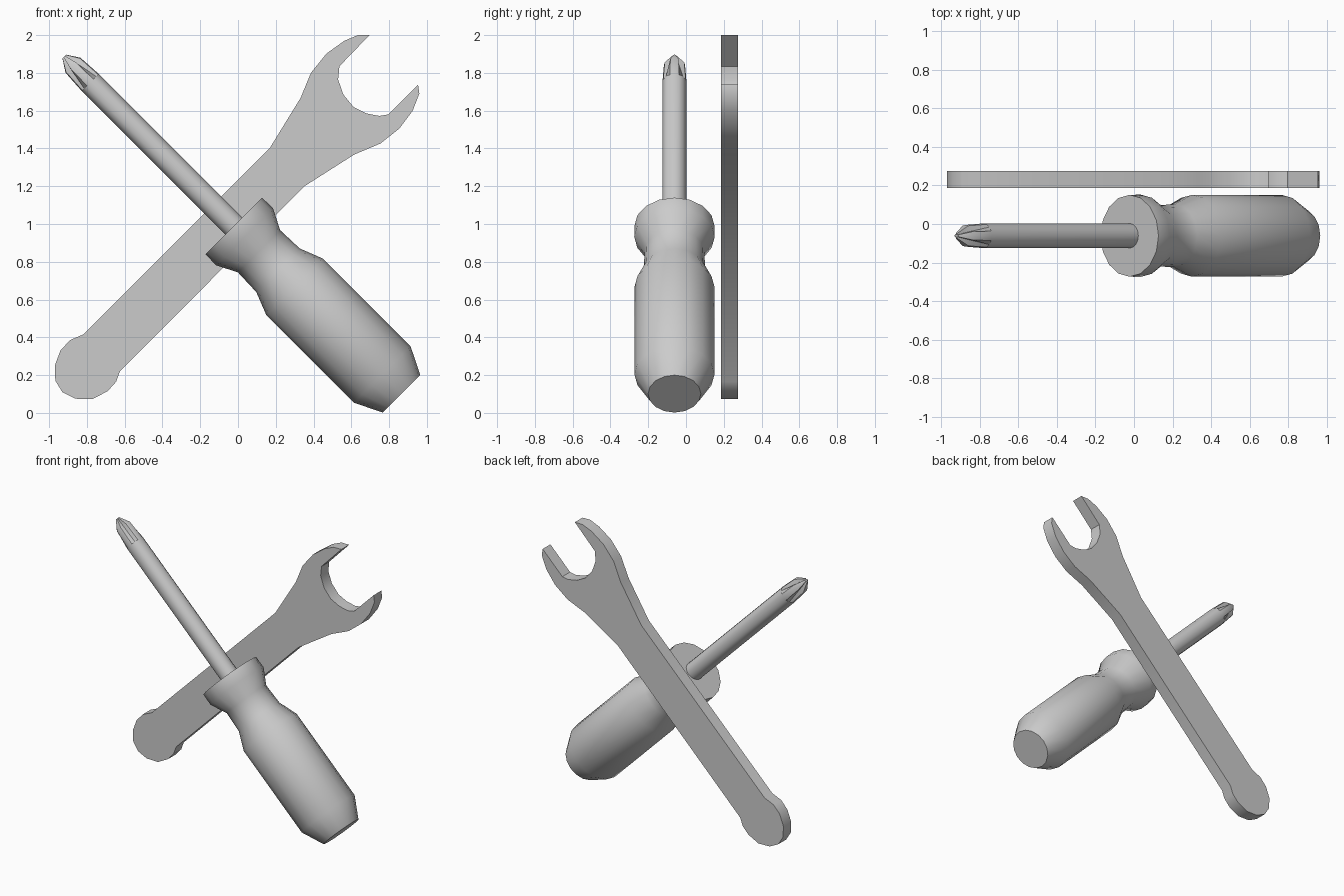
import bpy, bmesh, math
from mathutils import Vector

if "Cube" in bpy.data.objects:
    bpy.data.objects.remove(bpy.data.objects["Cube"])

SIDES = 16
BASE = Vector((0.866, -0.061, 0.101))          # centre of the handle butt
AXIS = Vector((-1, 0, 1)).normalized()         # screwdriver direction
SIDE = Vector((1, 0, 1)).normalized()
DEPTH = Vector((0, 1, 0))


def finish(name, bm, angle):
    bmesh.ops.recalc_face_normals(bm, faces=bm.faces)
    mesh = bpy.data.meshes.new(name)
    bm.to_mesh(mesh)
    bm.free()
    ob = bpy.data.objects.new(name, mesh)
    bpy.context.collection.objects.link(ob)
    bpy.ops.object.select_all(action='DESELECT')
    ob.select_set(True)
    bpy.context.view_layer.objects.active = ob
    bpy.ops.object.shade_smooth_by_angle(angle=math.radians(angle))
    return ob


def lathe(name, profile, angle):
    """profile: (distance along axis, radius, groove factor on the diagonals)"""
    bm = bmesh.new()
    rings = []
    for s, r, groove in profile:
        ring = []
        for i in range(SIDES):
            a = 2 * math.pi * i / SIDES
            k = r * (groove if i % 4 == 2 else 1)
            ring.append(bm.verts.new(BASE + AXIS * s + SIDE * (k * math.cos(a)) + DEPTH * (k * math.sin(a))))
        rings.append(ring)
    for lo, hi in zip(rings, rings[1:]):
        for i in range(SIDES):
            j = (i + 1) % SIDES
            bm.faces.new((lo[i], lo[j], hi[j], hi[i]))
    bm.faces.new(rings[0])
    bm.faces.new(rings[-1])
    return finish(name, bm, angle)


# Screwdriver handle with waist and collar
lathe("screwdriver_handle", [
    (0.0, 0.14, 1), (0.145, 0.212, 1), (0.80, 0.212, 1), (0.925, 0.163, 1),
    (1.067, 0.158, 1), (1.175, 0.213, 1), (1.257, 0.212, 1)], 50)

# Steel shaft with a cross-shaped tip
lathe("screwdriver_shaft", [
    (1.25, 0.064, 1), (2.33, 0.064, 1), (2.46, 0.056, 0.5), (2.525, 0.014, 0.5)], 30)

# Open-ended wrench: flat outline (x, z), extruded in depth
outline = [
    (-0.82, 0.415), (-0.89, 0.385), (-0.94, 0.33), (-0.97, 0.25), (-0.967, 0.17),
    (-0.93, 0.11), (-0.86, 0.075), (-0.77, 0.073), (-0.69, 0.115), (-0.645, 0.165),
    (-0.625, 0.22),
    (0.352, 1.20), (0.616, 1.368), (0.754, 1.426), (0.854, 1.505), (0.925, 1.60),
    (0.96, 1.69), (0.953, 1.738),
    (0.796, 1.58), (0.749, 1.572), (0.68, 1.585), (0.611, 1.62), (0.558, 1.685),
    (0.53, 1.765), (0.537, 1.835),
    (0.696, 2.0), (0.635, 2.0), (0.563, 1.97), (0.468, 1.902), (0.386, 1.80),
    (0.331, 1.667), (0.167, 1.40)]
bm = bmesh.new()
face = bm.faces.new([bm.verts.new((x, 0.186, z)) for x, z in outline])
ext = bmesh.ops.extrude_face_region(bm, geom=[face], use_keep_orig=True)
bmesh.ops.translate(bm, vec=(0, 0.088, 0),
                    verts=[v for v in ext["geom"] if isinstance(v, bmesh.types.BMVert)])
finish("wrench", bm, 30)
